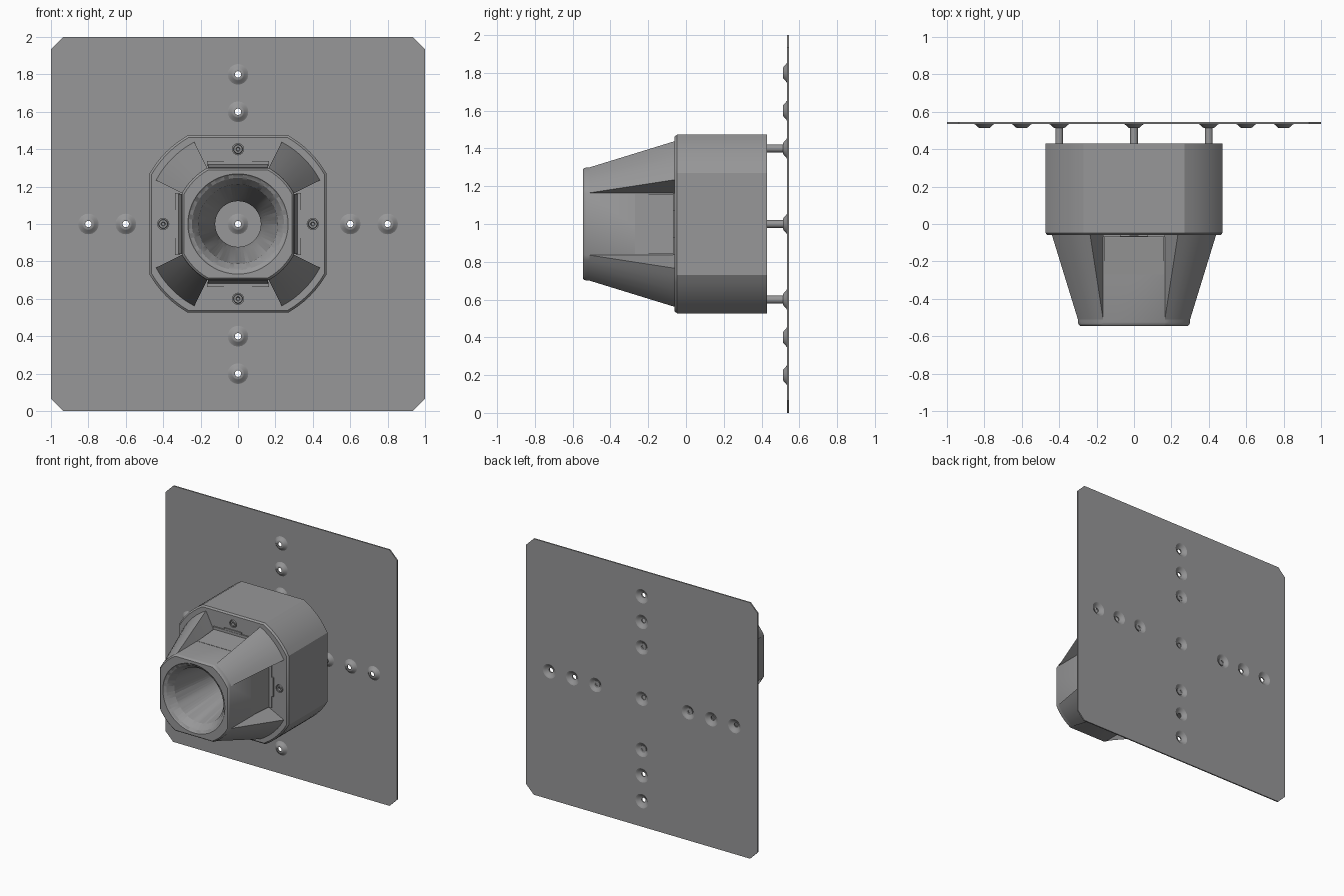
import bpy, bmesh, math
from mathutils import Matrix, Vector

if "Cube" in bpy.data.objects:
    bpy.data.objects.remove(bpy.data.objects["Cube"])

metal = bpy.data.materials.new("dark_grey_metal")
metal.diffuse_color = (0.31, 0.31, 0.315, 1)
metal.use_nodes = True
metal.node_tree.nodes["Principled BSDF"].inputs["Base Color"].default_value = metal.diffuse_color

# Everything is modelled around the bore axis (y) and lifted to z = 1
def make(name, bm, turn=0, smooth=30):
    bmesh.ops.recalc_face_normals(bm, faces=bm.faces)
    bm.transform(Matrix.Translation((0, 0, 1)) @ Matrix.Rotation(math.radians(turn), 4, 'Y'))
    me = bpy.data.meshes.new(name)
    bm.to_mesh(me)
    bm.free()
    me.materials.append(metal)
    ob = bpy.data.objects.new(name, me)
    bpy.context.collection.objects.link(ob)
    if smooth:
        shade(ob, smooth)
    return ob

def shade(ob, angle=30):
    bpy.ops.object.select_all(action='DESELECT')
    ob.select_set(True)
    bpy.context.view_layer.objects.active = ob
    bpy.ops.object.shade_smooth_by_angle(angle=math.radians(angle))

def loft(rings, closed=False):
    bm = bmesh.new()
    vs = [[bm.verts.new(p) for p in r] for r in rings]
    n = len(vs[0])
    pairs = list(zip(vs, vs[1:])) + ([(vs[-1], vs[0])] if closed else [])
    for a, b in pairs:
        for i in range(n):
            j = (i + 1) % n
            bm.faces.new((a[i], a[j], b[j], b[i]))
    if not closed:
        bm.faces.new(vs[0])
        bm.faces.new(vs[-1])
    return bm

def lathe(profile, centre=(0, 0), n=32, closed=False):
    cx, cz = centre
    return loft([[(cx + r * math.cos(2 * math.pi * i / n), y, cz + r * math.sin(2 * math.pi * i / n))
                  for i in range(n)] for r, y in profile], closed)

def arc(h, c, n=6):
    # rounded corner between (h, c) and (c, h)
    r, a, b = math.hypot(h, c), math.atan2(c, h), math.atan2(h, c)
    return [(r * math.cos(a + (b - a) * i / n), r * math.sin(a + (b - a) * i / n)) for i in range(n + 1)]

def outline(h, c, y, n=6):
    pts = []
    for q in range(4):
        m = Matrix.Rotation(q * math.pi / 2, 2)
        pts += [m @ Vector(p) for p in arc(h, c, n)]
    return [(p.x, y, p.y) for p in pts]

def hull(points):
    bm = bmesh.new()
    for p in points:
        bm.verts.new(p)
    res = bmesh.ops.convex_hull(bm, input=bm.verts[:])
    bmesh.ops.delete(bm, geom=list({v for v in res['geom_interior'] if isinstance(v, bmesh.types.BMVert)}),
                     context='VERTS')
    bmesh.ops.dissolve_limit(bm, angle_limit=0.01, verts=bm.verts[:], edges=bm.edges[:])
    return bm

def cut(ob, cutter):
    mod = ob.modifiers.new("cut", 'BOOLEAN')
    mod.operation, mod.solver, mod.object = 'DIFFERENCE', 'EXACT', cutter
    bpy.ops.object.select_all(action='DESELECT')
    bpy.context.view_layer.objects.active = ob
    ob.select_set(True)
    # keep the cut ahead of the smoothing modifier
    bpy.ops.object.modifier_move_to_index(modifier=mod.name, index=0)
    bpy.ops.object.modifier_apply(modifier=mod.name)

cutters = []
def cutter(bm):
    ob = make("cutter", bm, smooth=0)
    ob.hide_render = True
    cutters.append(ob)
    return ob

crosses = [(s * d if k else 0, 0 if k else s * d) for d in (0.4, 0.6, 0.8) for s in (-1, 1) for k in (0, 1)]
spots = [(0, 0)] + crosses
bolts = crosses[:4]

# Mounting plate with clipped corners, and holes for the dimples
k = 0.935
shape = [(1, -k), (1, k), (k, 1), (-k, 1), (-1, k), (-1, -k), (-k, -1), (k, -1)]
plate = make("mounting_plate", loft([[(x, y, z) for x, z in shape] for y in (0.535, 0.545)]), smooth=0)
for s in spots:
    cut(plate, cutter(lathe([(0.055, 0.5), (0.055, 0.6)], s)))

# Pressed dimples with a screw hole
for s in spots:
    make("dimple", lathe([(0.055, 0.535), (0.046, 0.530), (0.033, 0.517), (0.028, 0.514), (0.017, 0.514),
                          (0.017, 0.523), (0.026, 0.524), (0.042, 0.539), (0.055, 0.545)], s, closed=True), smooth=50)

# Rear housing with a chamfered front rim
body = make("rear_housing", loft([outline(0.473, 0.27, 0.43), outline(0.473, 0.27, -0.048),
                                  outline(0.462, 0.265, -0.06)]))
# Nose core with softened front edge
nose = make("nose_core", loft([outline(0.3, 0.165, -0.05), outline(0.3, 0.165, -0.525),
                               outline(0.296, 0.163, -0.538), outline(0.289, 0.159, -0.545)]))

# Funnel bore through nose and housing
bore = cutter(lathe([(0.268, -0.6), (0.268, -0.545), (0.263, -0.538), (0.246, -0.53), (0.236, -0.515),
                     (0.212, -0.48), (0.122, 0.05), (0.122, 0.5)], n=64))
cut(body, bore)
cut(nose, bore)

# Bolts through the housing: recessed front seats, standoff rods, heads in the dimples
for s in bolts:
    cut(body, cutter(lathe([(0.03, -0.1), (0.03, -0.04)], s)))
    make("standoff_bolt", lathe([(0.008, -0.05), (0.012, -0.062), (0.022, -0.062), (0.025, -0.055), (0.025, -0.03),
                                 (0.021, -0.02), (0.021, 0.524), (0.026, 0.524), (0.026, 0.53),
                                 (0.012, 0.53), (0.012, 0.526)], s, n=24))
shade(body)
shade(nose, 45)

for turn in (0, 90, 180, 270):
    # Flared corner fins
    fin = [(x, -0.51, z) for x, z in arc(0.3, 0.165)] + [(x, -0.055, z) for x, z in arc(0.44, 0.235)]
    fin += [(x, y, z) for y in (-0.51, -0.055) for x, z in ((0.295, 0.163), (0.163, 0.295))]
    make("corner_fin", hull(fin), turn)
    # Wedge panels between the fins, with a lip and a tab against the housing
    make("side_panel", hull([(x, y, z) for x in (-0.16, 0.16)
                             for y, z in ((-0.27, 0.295), (-0.27, 0.302), (-0.075, 0.318),
                                          (-0.055, 0.318), (-0.055, 0.295))]), turn, 0)
    make("panel_lip", hull([(x, y, z) for x in (-0.165, 0.165) for y in (-0.07, -0.055)
                            for z in (0.31, 0.338)]), turn, 0)
    make("panel_tab", hull([(x, y, z) for x in (-0.075, 0.075) for y in (-0.068, -0.055)
                            for z in (0.33, 0.352)]), turn, 0)

for ob in cutters:
    bpy.data.objects.remove(ob, do_unlink=True)
